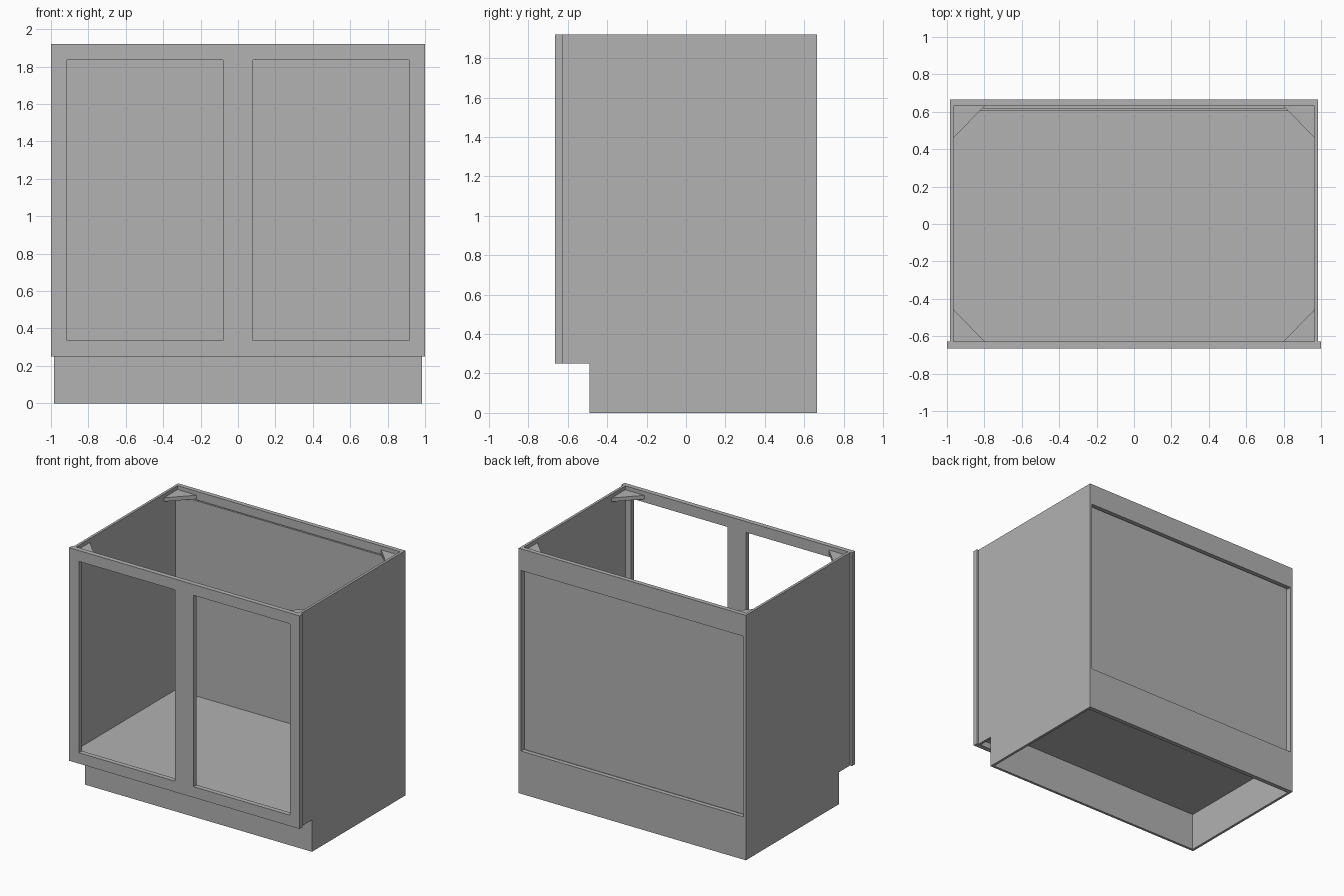
import bpy
import bmesh
from mathutils import Vector

cube = bpy.data.objects.get("Cube")
if cube:
    bpy.data.objects.remove(cube, do_unlink=True)

grey = bpy.data.materials.new("Plain grey")
grey.use_nodes = True
colour = (0.445, 0.445, 0.445, 1)
grey.diffuse_color = colour
grey.node_tree.nodes["Principled BSDF"].inputs["Base Color"].default_value = colour

# Shared dimensions
TOP = 1.92
OUTER, INNER = 0.985, 0.965          # side panel faces
FRONT, FRAME_BACK = -0.665, -0.627   # face frame
RAIL, BACK = 0.63, 0.665             # back rails
KICK_Y, KICK_Z = -0.49, 0.25         # toe kick notch
SILL, LINTEL = 0.335, 1.835          # door openings


def prism(name, points, offset):
    """Extrude a flat outline along an offset vector."""
    bm = bmesh.new()
    face = bm.faces.new([bm.verts.new(p) for p in points])
    new = bmesh.ops.extrude_face_region(bm, geom=[face])["geom"]
    verts = [g for g in new if isinstance(g, bmesh.types.BMVert)]
    bmesh.ops.translate(bm, verts=verts, vec=Vector(offset))
    bmesh.ops.recalc_face_normals(bm, faces=bm.faces)
    mesh = bpy.data.meshes.new(name)
    bm.to_mesh(mesh)
    bm.free()
    mesh.materials.append(grey)
    obj = bpy.data.objects.new(name, mesh)
    bpy.context.collection.objects.link(obj)
    return obj


def box(name, x, y, z):
    outline = [(x[0], y[0], z[0]), (x[1], y[0], z[0]),
               (x[1], y[1], z[0]), (x[0], y[1], z[0])]
    return prism(name, outline, (0, 0, z[1] - z[0]))


# Face frame with two door openings
frame = box("face_frame", (-1, 1), (FRONT, FRAME_BACK), (KICK_Z, TOP))
for label, s in (("left", 1), ("right", -1)):
    cutter = box(label + "_opening_cutter", sorted((s * 0.08, s * 0.915)),
                 (FRONT - 0.1, FRAME_BACK + 0.1), (SILL, LINTEL))
    cutter.hide_render = True
    cutter.hide_viewport = True
    cutter.display_type = "WIRE"
    cut = frame.modifiers.new(label + " opening", "BOOLEAN")
    cut.operation = "DIFFERENCE"
    cut.solver = "EXACT"
    cut.object = cutter
bpy.context.view_layer.update()
cut_mesh = bpy.data.meshes.new_from_object(
    frame.evaluated_get(bpy.context.evaluated_depsgraph_get()))
frame.modifiers.clear()
frame.data = cut_mesh
for label in ("left", "right"):
    bpy.data.objects.remove(bpy.data.objects[label + "_opening_cutter"])

# Side panels notched for the toe kick, and corner braces
side = [(KICK_Y, 0), (BACK, 0), (BACK, TOP), (FRAME_BACK, TOP),
        (FRAME_BACK, KICK_Z), (KICK_Y, KICK_Z)]
for label, s in (("left", 1), ("right", -1)):
    prism(label + "_side_panel", [(s * INNER, y, z) for y, z in side],
          (s * (OUTER - INNER), 0, 0))
    for end, y, step in (("front", FRAME_BACK, 0.17), ("back", RAIL, -0.17)):
        prism(f"{end}_{label}_corner_brace",
              [(s * INNER, y, 1.86), (s * 0.8, y, 1.86), (s * INNER, y + step, 1.86)],
              (0, 0, 0.03))

# Floor, toe kick and back
span = (-INNER, INNER)
box("floor", span, (FRAME_BACK, RAIL), (0.298, 0.33))
box("toe_kick", span, (KICK_Y, KICK_Y + 0.02), (0, 0.298))
box("back_top_rail", span, (RAIL, BACK), (1.75, TOP))
box("back_bottom_rail", span, (RAIL, BACK), (0, SILL))
box("back_panel", span, (0.604, 0.619), (0.33, 1.86))
